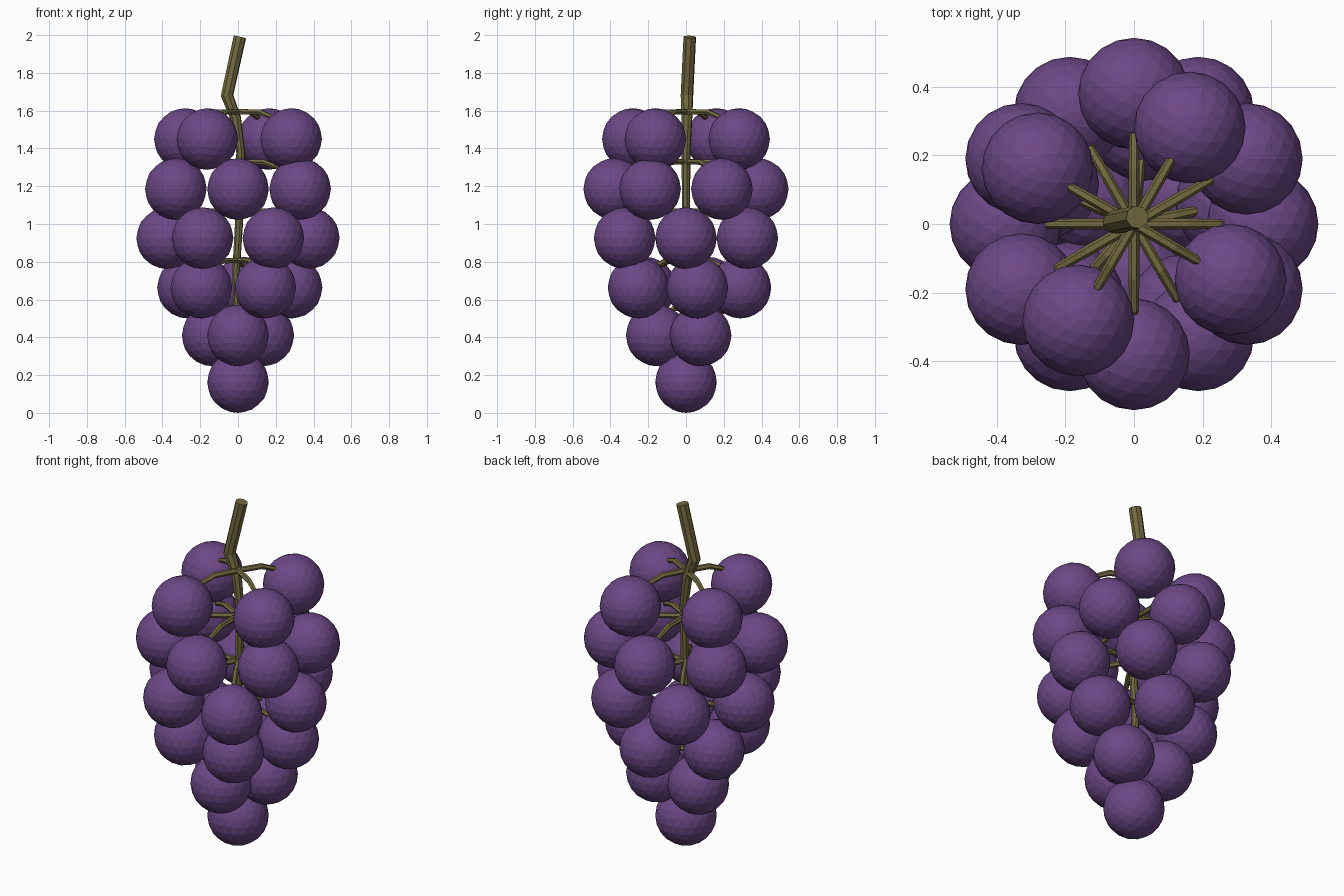
import bpy
from math import radians, cos, sin

if "Cube" in bpy.data.objects:
    bpy.data.objects.remove(bpy.data.objects["Cube"])


def material(name, rgb):
    m = bpy.data.materials.new(name)
    m.diffuse_color = (*rgb, 1)
    m.use_nodes = True
    m.node_tree.nodes["Principled BSDF"].inputs["Base Color"].default_value = m.diffuse_color
    return m


PURPLE = material("grape_skin", (0.15, 0.065, 0.24))
BROWN = material("stem_wood", (0.17, 0.14, 0.05))
R = 0.163


def grape(name, loc):
    bpy.ops.mesh.primitive_ico_sphere_add(subdivisions=3, radius=R, location=loc)
    ob = bpy.context.object
    ob.name = name
    ob.data.materials.append(PURPLE)


def tube(name, points, radius, sides_res):
    """Tapered, faceted tube along points (x, y, z, radius factor)."""
    cu = bpy.data.curves.new(name, "CURVE")
    cu.dimensions = "3D"
    cu.bevel_depth = radius
    cu.bevel_resolution = sides_res
    cu.use_fill_caps = True
    sp = cu.splines.new("POLY")
    sp.points.add(len(points) - 1)
    for p, (x, y, z, f) in zip(sp.points, points):
        p.co = (x, y, z, 1)
        p.radius = f
    sp.use_smooth = False
    cu.materials.append(BROWN)
    ob = bpy.data.objects.new(name, cu)
    bpy.context.collection.objects.link(ob)
    bpy.ops.object.select_all(action="DESELECT")
    ob.select_set(True)
    bpy.context.view_layer.objects.active = ob
    bpy.ops.object.convert(target="MESH")


# main stem with a kink above the fruit
tube("main_stem", [(0.01, 0.02, 1.99, 1), (-0.058, 0.005, 1.68, 1),
                   (-0.012, 0.005, 1.56, 0.85), (0.014, 0, 1.38, 0.7),
                   (0.008, 0, 1.05, 0.65), (-0.01, 0, 0.75, 0.6),
                   (0, 0, 0.25, 0.5)], 0.034, 2)

# grape tiers: height, ring radius, count, first angle
tiers = [(1.45, 0.325, 4, 60), (1.185, 0.38, 6, 30), (0.925, 0.375, 6, 0),
         (0.663, 0.29, 5, 12), (0.41, 0.155, 3, 30)]
for t, (z, rad, n, start) in enumerate(tiers, 1):
    for i in range(n):
        a = radians(start + 360 * i / n)
        c, s = cos(a), sin(a)
        grape(f"grape_{t}_{i + 1}", (rad * c, rad * s, z))
        # short drooping stalk into each grape
        path = [(0, 0.145, 1), (0.42, 0.142, 1), (0.66, 0.112, 0.85), (0.8, 0.06, 0.8)]
        tube(f"stalk_{t}_{i + 1}",
             [(rad * k * c, rad * k * s, z + dz, f) for k, dz, f in path], 0.016, 1)

# lowest single grape
grape("grape_tip", (0, 0, R))
